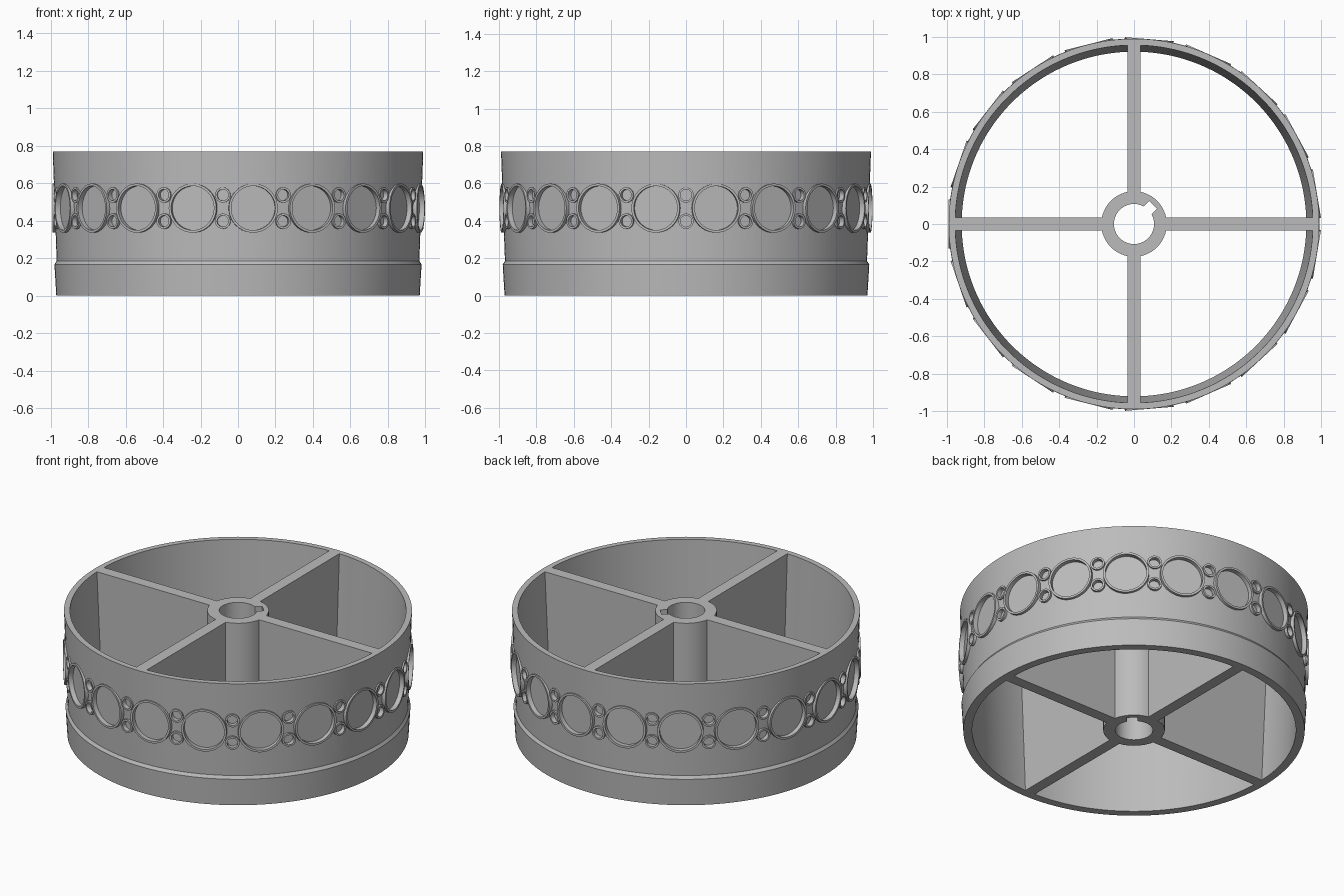
import bpy, bmesh
from math import pi, cos, sin
from mathutils import Matrix, Vector

cube = bpy.data.objects.get("Cube")
if cube:
    bpy.data.objects.remove(cube)

HEIGHT = 0.77
COUNT = 19                 # large rings around the band
STEP = 2 * pi / COUNT
BAND_Z = 0.468

grey = bpy.data.materials.new("plain grey")
grey.use_nodes = True
grey.diffuse_color = (0.5, 0.5, 0.5, 1)
grey.node_tree.nodes["Principled BSDF"].inputs["Base Color"].default_value = (0.5, 0.5, 0.5, 1)


def make_object(name, bm):
    bmesh.ops.recalc_face_normals(bm, faces=bm.faces)
    mesh = bpy.data.meshes.new(name)
    bm.to_mesh(mesh)
    bm.free()
    mesh.materials.append(grey)
    obj = bpy.data.objects.new(name, mesh)
    bpy.context.collection.objects.link(obj)
    return obj


def select_only(obj):
    bpy.ops.object.select_all(action='DESELECT')
    obj.select_set(True)
    bpy.context.view_layer.objects.active = obj


def smooth(obj):
    select_only(obj)
    bpy.ops.object.shade_smooth_by_angle(angle=0.4)


def cut(obj, cutter):
    mod = obj.modifiers.new("cut", 'BOOLEAN')
    mod.operation = 'DIFFERENCE'
    mod.solver = 'EXACT'
    mod.object = cutter
    select_only(obj)
    bpy.ops.object.modifier_apply(modifier=mod.name)
    bpy.data.objects.remove(cutter)


def lathe(bm, profile, segments, matrix=Matrix()):
    """Spin a closed (radius, height) profile around the local z axis."""
    loops = []
    for i in range(segments):
        a = 2 * pi * i / segments
        loops.append([bm.verts.new(matrix @ Vector((r * cos(a), r * sin(a), z)))
                      for r, z in profile])
    n = len(profile)
    for i in range(segments):
        p, q = loops[i], loops[(i + 1) % segments]
        for j in range(n):
            k = (j + 1) % n
            bm.faces.new((p[j], q[j], q[k], p[k]))


def radial(angle, distance, z):
    """Place a local z axis pointing outward from the wheel centre."""
    return (Matrix.Rotation(angle, 4, 'Z') @ Matrix.Translation((distance, 0, z))
            @ Matrix.Rotation(pi / 2, 4, 'Y'))


# Ring layout: (angle, height, outer radius, inner radius, segments)
large = [((i + 0.5) * STEP, BAND_Z, 0.131, 0.118, 40) for i in range(COUNT)]
small = [(i * STEP, BAND_Z + dz, 0.041, 0.03, 24)
         for i in range(COUNT) for dz in (-0.07, 0.07)]

# Outer wall with its lower stepped band
bm = bmesh.new()
lathe(bm, [(0.97, 0), (0.98, 0.167), (0.968, 0.185), (0.989, HEIGHT),
           (0.955, HEIGHT), (0.92, 0)], 144)
wall = make_object("outer_wall", bm)

# Flat pockets sunk into the wall inside every ring
bm = bmesh.new()
for angle, z, outer, inner, segs in large + small:
    bmesh.ops.create_cone(bm, cap_ends=True, segments=segs, radius1=inner + 0.003,
                          radius2=inner + 0.003, depth=0.1,
                          matrix=radial(angle, 0.962 + 0.05, z))
cut(wall, make_object("pocket_cutter", bm))
smooth(wall)

# Raised rings
for name, layout in (("large_rings", large), ("small_rings", small)):
    bm = bmesh.new()
    for angle, z, outer, inner, segs in layout:
        lathe(bm, [(outer, -0.035), (outer, 0), (inner, 0), (inner, -0.035)],
              segs, radial(angle, 0.99, z))
    smooth(make_object(name, bm))

# Hub with a bore and a keyway
bm = bmesh.new()
lathe(bm, [(0.175, 0), (0.175, HEIGHT), (0.107, HEIGHT), (0.107, 0)], 64)
hub = make_object("hub", bm)
bm = bmesh.new()
bmesh.ops.create_cube(bm, size=1, matrix=Matrix.Rotation(pi / 4, 4, 'Z')
                      @ Matrix.Translation((0.1, 0, HEIGHT / 2))
                      @ Matrix.Diagonal((0.09, 0.06, 1, 1)))
cut(hub, make_object("keyway_cutter", bm))
smooth(hub)

# Four full-height spokes between hub and wall
START, END = 0.15, 0.957
bm = bmesh.new()
for i in range(4):
    bmesh.ops.create_cube(bm, size=1, matrix=Matrix.Rotation(i * pi / 2, 4, 'Z')
                          @ Matrix.Translation(((START + END) / 2, 0, HEIGHT / 2))
                          @ Matrix.Diagonal((END - START, 0.07, HEIGHT, 1)))
# Trim the lower outer ends to follow the sloping wall
for v in bm.verts:
    if v.co.z < 0.1 and v.co.xy.length > 0.5:
        v.co.xy *= 0.975
make_object("spokes", bm)
